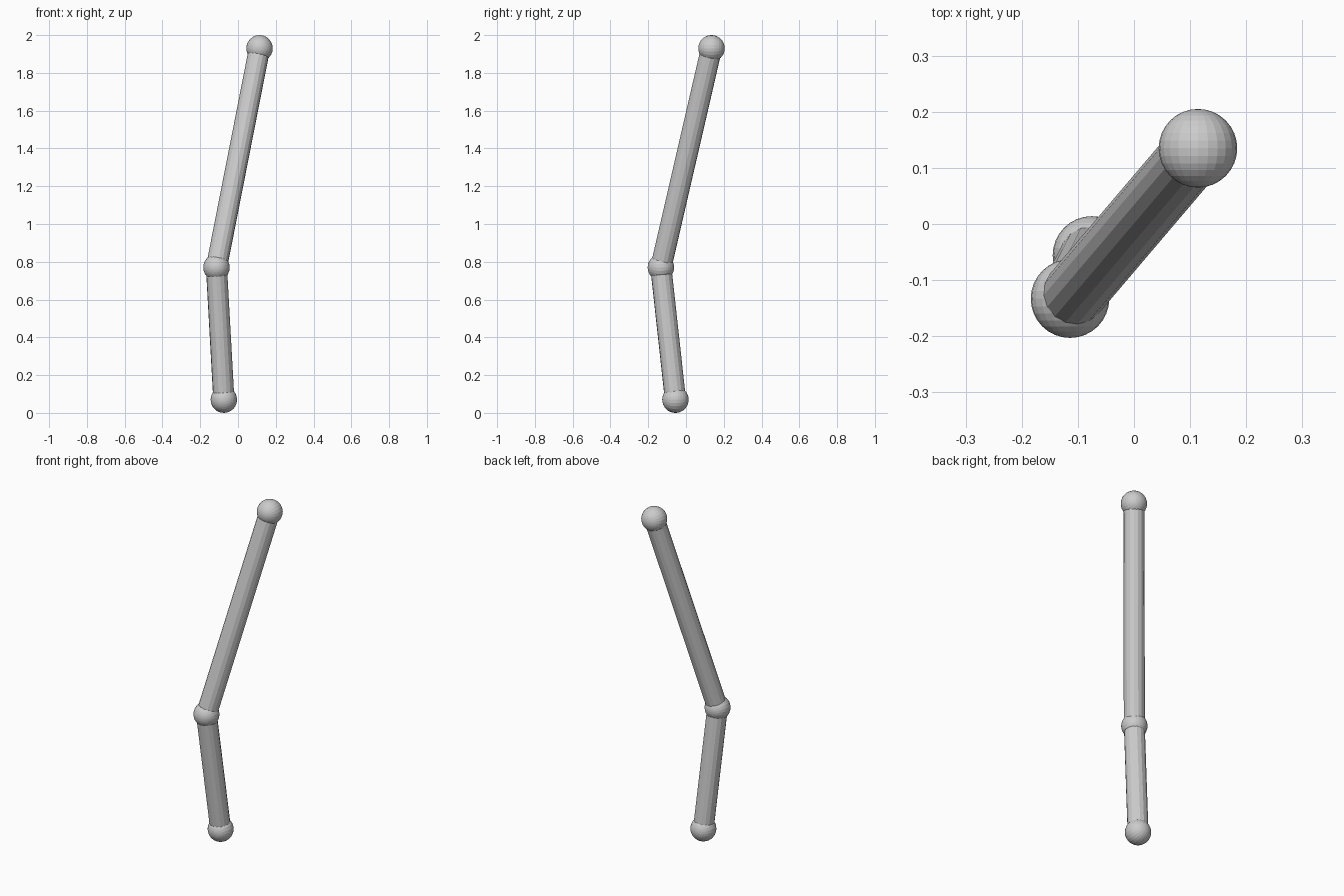
import bpy
import math
from mathutils import Vector

if "Cube" in bpy.data.objects:
    bpy.data.objects.remove(bpy.data.objects["Cube"])

BALL_RADIUS = 0.07
ROD_RADIUS = 0.056

joints = {
    "bottom_ball": Vector((-0.075, -0.056, 0.07)),
    "middle_ball": Vector((-0.114, -0.133, 0.77)),
    "top_ball": Vector((0.114, 0.135, 1.93)),
}


def add_ball(name, centre):
    # poles face front and back
    bpy.ops.mesh.primitive_uv_sphere_add(
        segments=24, ring_count=16, radius=BALL_RADIUS,
        location=centre, rotation=(math.pi / 2, 0, 0))
    bpy.context.object.name = name


def add_rod(name, start, end):
    span = end - start
    bpy.ops.mesh.primitive_cylinder_add(
        vertices=16, radius=ROD_RADIUS, depth=span.length,
        location=(start + end) / 2,
        rotation=span.to_track_quat('Z', 'Y').to_euler())
    bpy.context.object.name = name


# Joint balls
for ball_name, position in joints.items():
    add_ball(ball_name, position)

# Rods linking neighbouring balls
add_rod("lower_rod", joints["bottom_ball"], joints["middle_ball"])
add_rod("upper_rod", joints["middle_ball"], joints["top_ball"])
